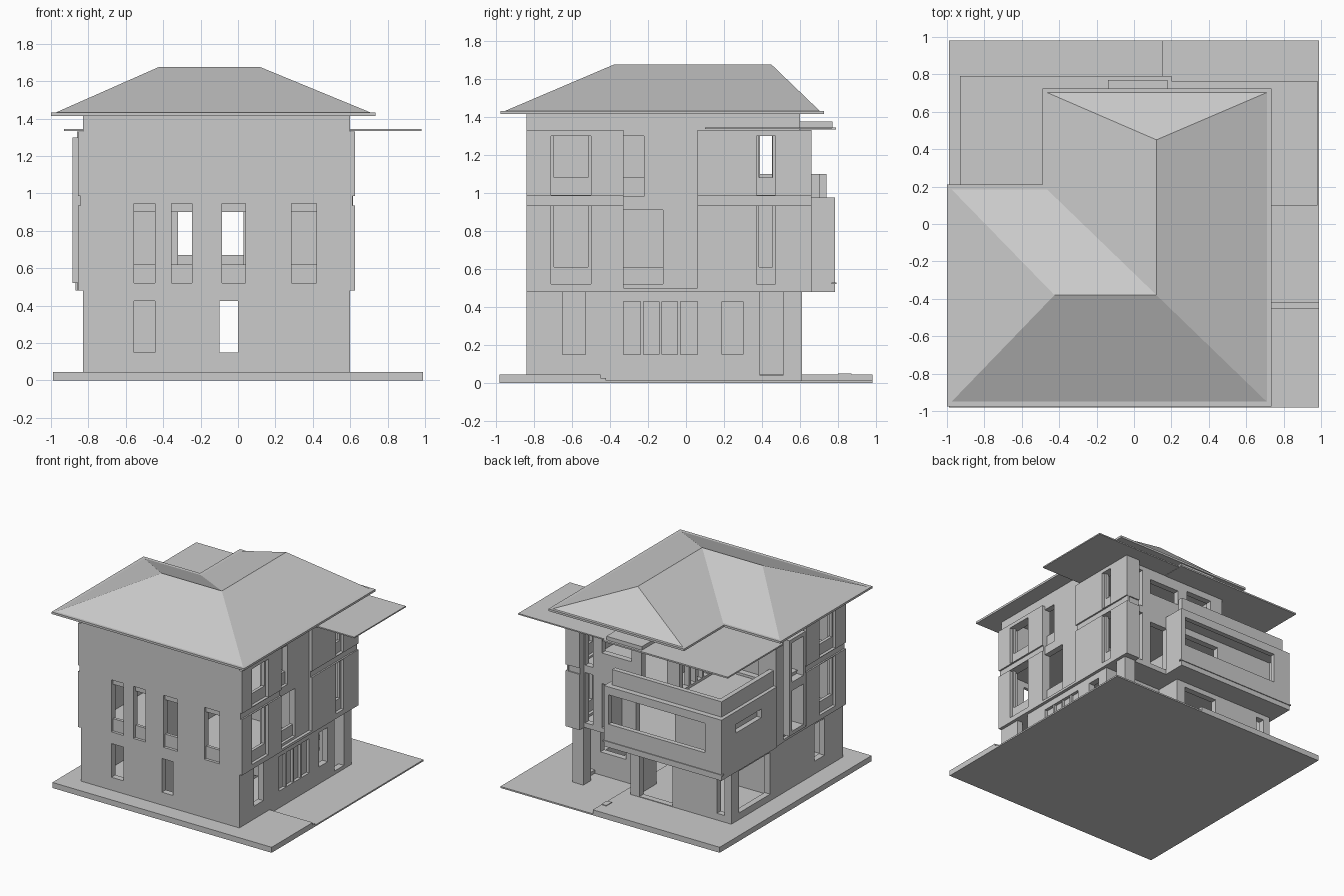
import bpy, bmesh
from mathutils import Vector

if "Cube" in bpy.data.objects:
    bpy.data.objects.remove(bpy.data.objects["Cube"], do_unlink=True)

GREY = (0.6, 0.6, 0.6, 1)
plaster = bpy.data.materials.new("plain_grey")
plaster.use_nodes = True
plaster.diffuse_color = GREY
plaster.node_tree.nodes["Principled BSDF"].inputs["Base Color"].default_value = GREY


def finish(name, bm):
    bmesh.ops.recalc_face_normals(bm, faces=bm.faces[:])
    mesh = bpy.data.meshes.new(name)
    bm.to_mesh(mesh)
    bm.free()
    mesh.materials.append(plaster)
    ob = bpy.data.objects.new(name, mesh)
    bpy.context.collection.objects.link(ob)
    return ob


def box(name, x, y, z):
    bm = bmesh.new()
    bmesh.ops.create_cube(bm, size=1)
    for v in bm.verts:
        v.co = [r[0] + (c + 0.5) * (r[1] - r[0]) for c, r in zip(v.co, (x, y, z))]
    return finish(name, bm)


def prism(name, outline, z0, z1):
    bm = bmesh.new()
    face = bm.faces.new([bm.verts.new((x, y, z0)) for x, y in outline])
    ext = bmesh.ops.extrude_face_region(bm, geom=[face])["geom"]
    for v in ext:
        if isinstance(v, bmesh.types.BMVert):
            v.co.z = z1
    return finish(name, bm)


def slab(name, axis, pos, thick, u, z):
    """Upright box: axis is its normal, pos its outer face, thick goes inward."""
    t = sorted((pos, pos + thick))
    return box(name, t, u, z) if axis == "x" else box(name, u, t, z)


def wall(name, axis, pos, thick, u, z, holes=()):
    """Wall with rectangular holes (u0, u1, z0, z1, sill_top, lintel_bottom)."""
    us = sorted(set(list(u) + [h[i] for h in holes for i in (0, 1)]))
    zs = sorted(set(list(z) + [h[i] for h in holes for i in (2, 3)]))
    bm = bmesh.new()
    point = lambda a, c: (pos, a, c) if axis == "x" else (a, pos, c)
    grid = [[bm.verts.new(point(a, c)) for c in zs] for a in us]
    for i in range(len(us) - 1):
        for j in range(len(zs) - 1):
            a, c = (us[i] + us[i + 1]) / 2, (zs[j] + zs[j + 1]) / 2
            if not any(h[0] < a < h[1] and h[2] < c < h[3] for h in holes):
                bm.faces.new((grid[i][j], grid[i + 1][j], grid[i + 1][j + 1], grid[i][j + 1]))
    bmesh.ops.delete(bm, geom=[v for v in bm.verts if not v.link_faces], context="VERTS")
    ext = bmesh.ops.extrude_face_region(bm, geom=bm.faces[:])["geom"]
    move = Vector((thick, 0, 0)) if axis == "x" else Vector((0, thick, 0))
    bmesh.ops.translate(bm, vec=move, verts=[v for v in ext if isinstance(v, bmesh.types.BMVert)])
    finish(name, bm)
    # recessed panels under and over the glass
    back = pos + thick * 0.45
    for h in holes:
        if len(h) > 4:
            slab(name + "_sill_panel", axis, back, thick * 0.5, h[:2], (h[2], h[4]))
        if len(h) > 5:
            slab(name + "_head_panel", axis, back, thick * 0.5, h[:2], (h[5], h[3]))


# plot: raised paving around a lower drive
prism("paving", [(-.99, -.98), (.99, -.98), (.99, -.45), (.155, -.45), (.155, .98), (-.99, .98)], 0, .045)
box("paving_step", (.155, .99), (-.45, -.42), (0, .025))
box("drive", (.155, .99), (-.42, .98), (0, .012))
box("back_step", (.11, .155), (.8, .87), (.045, .05))

T = .05
# front wall, all storeys
low, mid = (.15, .425), (.52, .945, .62, .9)
wall("front_wall", "y", -.84, T, (-.83, .6), (.04, 1.415),
     [(a, b, *low) for a, b in ((-.555, -.445), (-.1, .0))] +
     [(a, b, *mid) for a, b in ((-.555, -.445), (-.355, -.245), (-.085, .04), (.285, .42))])

# right (+x) side
wall("east_wall", "x", .6, -T, (-.84, .6), (.01, 1.415),
     [(-.65, -.53, .15, .48), (-.33, .06, .15, .43), (.19, .3, .15, .43), (.39, .51, .04, .48),
      (-.33, -.12, .52, .91, .61), (-.33, -.22, .98, 1.3, 1.08),
      (-.71, -.5, .52, .93), (-.71, -.5, .99, 1.3), (.37, .47, .52, .93), (.37, .47, .99, 1.3)])
slab("wide_window_pane", "x", .575, -.015, (-.33, .06), (.15, .43))
for k in range(1, 4):
    y = -.33 + k * .0975
    slab("wide_window_mullion", "x", .595, -.03, (y - .008, y + .008), (.15, .43))

# projecting bays with a groove between the storeys
for side, outer, inner, bays in (
        ("east", .625, .6, ((-.84, -.33, -.71, -.5), (.06, .66, .37, .47))),
        ("west", -.855, -.83, ((-.84, -.33, -.71, -.5),))):
    for y0, y1, w0, w1 in bays:
        d = inner - outer
        for z0, z1, b0, b1, sill in ((.48, .935, .52, .93, .61), (.985, 1.33, .99, 1.3, 1.08)):
            wall(side + "_bay", "x", outer, d, (y0, y1), (z0, z1), [(w0, w1, b0, b1)])
            slab(side + "_bay_sill", "x", inner, d, (w0, w1), (b0, sill))
            slab(side + "_bay_frame", "x", inner, d, (w0, w0 + .015), (sill, b1))
            slab(side + "_bay_frame", "x", inner, d, (w1 - .015, w1), (sill, b1))
        slab(side + "_bay_groove", "x", outer + d * .5, d * .5, (y0, y1), (.935, .985))

# left (-x) side
wall("west_wall", "x", -.83, T, (-.84, .6), (.04, .98),
     [(-.6, -.47, .15, .45), (.1, .5, .1, .44), (-.71, -.5, .52, .93), (-.25, -.1, .55, .97)])
wall("west_upper_wall", "x", -.83, T, (-.84, .07), (.98, 1.415),
     [(-.71, -.5, .99, 1.3), (-.25, -.1, .98, 1.27)])
wall("tall_window_frame", "x", -.885, .06, (-.28, -.07), (.52, 1.3),
     [(-.25, -.1, .55, .88), (-.25, -.1, .95, 1.27)])
box("west_strip", (-.86, -.83), (-.03, .07), (.48, 1.33))

# back: ground floor with porch
wall("ground_back_wall", "y", .6, -T, (-.83, .08), (.04, .48),
     [(-.77, -.7, .1, .44), (-.3, .0, .05, .44)])
wall("porch_wall", "y", .39, -T, (.03, .6), (.01, .48), [(.27, .5, .2, .44)])
box("porch_side_wall", (.03, .08), (.35, .6), (.01, .48))
box("porch_column", (.5, .6), (.51, .61), (0, .48))

# back: upper floors
wall("middle_back_wall", "y", .6, -T, (-.83, .6), (.48, .98),
     [(-.32, .03, .5, .9), (.18, .34, .52, .88), (.42, .49, .52, .93)])
wall("top_back_wall", "y", .6, -T, (-.36, .6), (.98, 1.415),
     [(-.25, -.02, 1.0, 1.28), (.07, .34, 1.13, 1.25), (.42, .49, .99, 1.3)])
for z0, z1 in ((.48, .935), (.985, 1.33)):
    box("bay_return", (.5, .625), (.6, .66), (z0, z1))
box("bay_return_groove", (.5, .615), (.6, .65), (.935, .985))
wall("terrace_side_wall", "x", -.36, T, (.07, .6), (.98, 1.415), [(.12, .55, 1.0, 1.3)])
for k in range(1, 5):
    y = .12 + k * .086
    slab("terrace_mullion", "x", -.36, .04, (y - .012, y + .012), (1.0, 1.3))
wall("terrace_end_wall", "y", .07, -T, (-.83, -.36), (.98, 1.415), [(-.7, -.5, 1.0, 1.28)])

# loggia box with terrace parapet above
wall("loggia_back", "y", .785, -.04, (-.87, .19), (.48, .97), [(-.72, .15, .67, .91)])
wall("loggia_side", "x", -.87, .04, (.07, .785), (.48, .97), [(.27, .6, .8, .87)])
box("loggia_end", (.16, .19), (.6, .785), (.48, .97))
box("loggia_ledge", (-.88, .2), (.765, .792), (.52, .53))
box("terrace_floor", (-.87, .19), (.07, .785), (.955, .975))
box("parapet_back", (-.84, .15), (.7, .74), (.975, 1.1))
box("parapet_side", (-.84, -.8), (.07, .74), (.975, 1.1))

# floors and inner partitions
box("first_floor", (-.855, .625), (-.835, .6), (.48, .5))
box("loggia_floor", (-.87, .19), (.07, .785), (.48, .5))
box("bay_floor", (.5, .625), (.6, .66), (.48, .5))
box("second_floor", (-.825, .6), (-.835, .6), (.945, .975))
box("spine_partition", (-.16, -.12), (-.8, .3), (.045, 1.4))
box("cross_partition", (.06, .56), (-.02, .02), (.045, 1.4))
box("cross_partition", (-.79, -.36), (-.02, .02), (.045, 1.4))

# canopies
box("drive_canopy", (.2, .98), (.1, .765), (1.335, 1.345))
box("terrace_canopy", (-.93, .2), (.07, .79), (1.333, 1.345))
box("canopy_cap", (-.14, .18), (.6, .77), (1.345, 1.375))

# roof: eaves plate and L-shaped hipped roof
def eaves(d):
    x0, x1, xm, y0, y1, ym = -1 + d, .735 - d, -.49 + d, -.975 + d, .725 - d, .21 - d
    return [(x0, y0), (x1, y0), (x1, y1), (xm, y1), (xm, ym), (x0, ym)]


prism("eaves_plate", eaves(0), 1.415, 1.432)
bm = bmesh.new()
e = [bm.verts.new((x, y, 1.43)) for x, y in eaves(.02)]
west, centre, north = [bm.verts.new((x, y, 1.675)) for x, y in ((-.425, -.38), (.12, -.38), (.12, .45))]
for f in ((e[0], e[1], centre, west), (e[1], e[2], north, centre), (e[2], e[3], north),
          (e[3], e[4], centre, north), (e[4], e[5], west, centre), (e[5], e[0], west), e[::-1]):
    bm.faces.new(f)
finish("hipped_roof", bm)
